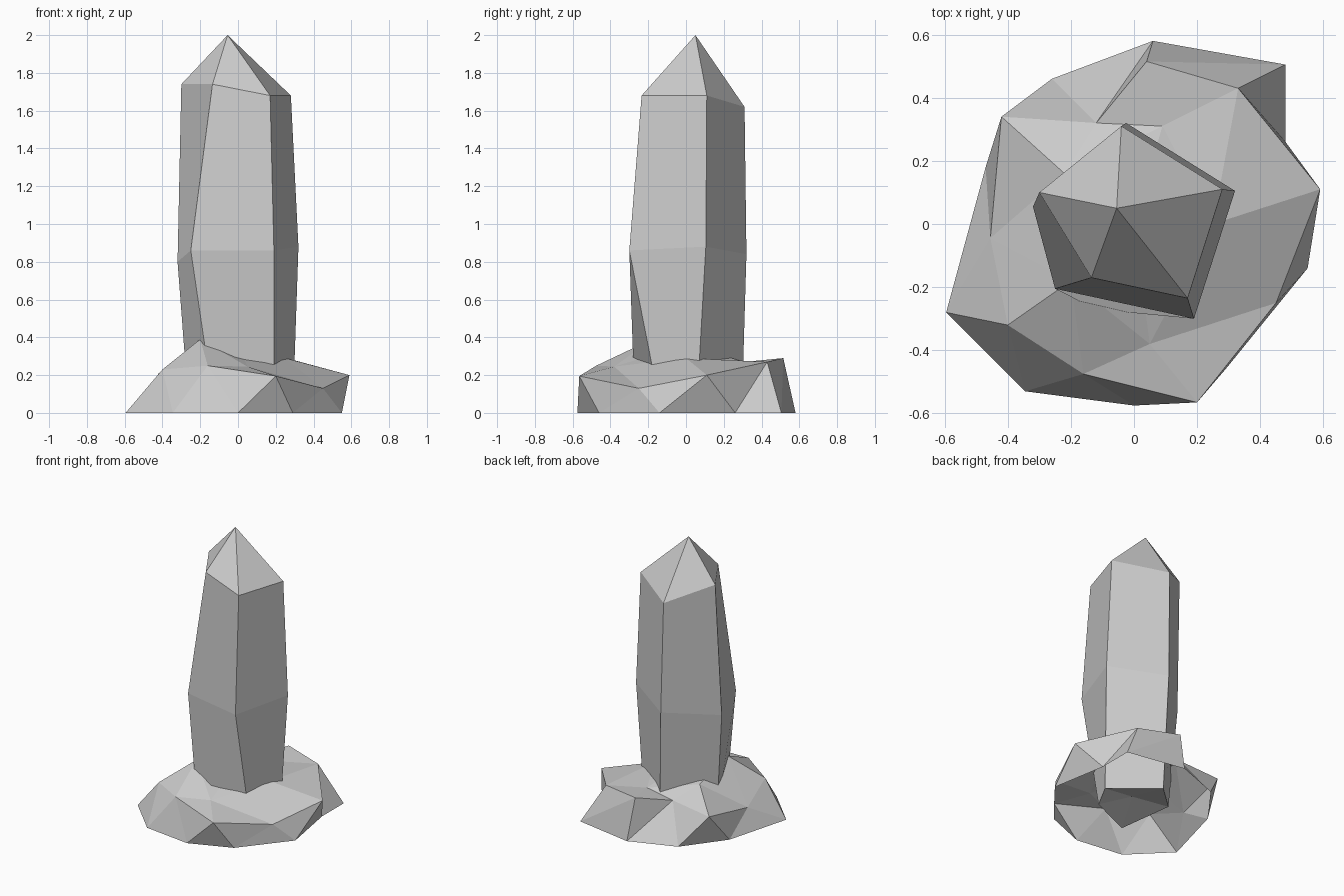
import bpy, bmesh

if "Cube" in bpy.data.objects:
    bpy.data.objects.remove(bpy.data.objects["Cube"])


def finish(name, bm):
    bmesh.ops.recalc_face_normals(bm, faces=bm.faces[:])
    mesh = bpy.data.meshes.new(name)
    bm.to_mesh(mesh)
    bm.free()
    bpy.context.collection.objects.link(bpy.data.objects.new(name, mesh))


def ring(bm, points):
    return [bm.verts.new(p) for p in points]


def fan(bm, loop, tip):
    top = bm.verts.new(tip)
    for i, v in enumerate(loop):
        bm.faces.new((v, loop[(i + 1) % len(loop)], top))


# Crystal: three irregular five-sided rings, a point on top, a closed underside
bm = bmesh.new()
rings = [ring(bm, pts) for pts in (
    [(-.265, .03, .08), (-.123, -.27, 0), (.19, -.13, 0), (.29, .055, 0), (0, .295, 0)],
    [(-.32, .055, .80), (-.25, -.205, .86), (.19, -.30, .86), (.32, .105, .88), (-.025, .32, .84)],
    [(-.30, .10, 1.74), (-.135, -.17, 1.74), (.17, -.235, 1.68), (.28, .11, 1.68), (-.04, .31, 1.62)],
)]
for low, high in zip(rings, rings[1:]):
    for i in range(5):
        j = (i + 1) % 5
        bm.faces.new((low[i], low[j], high[j], high[i]))
fan(bm, rings[2], (-.055, .05, 2))
fan(bm, rings[0], (0, -.02, .08))
finish("crystal", bm)

# Rock base: open rough dome, with the triangle layout of half an icosphere
bm = bmesh.new()
foot = ring(bm, [(x, y, 0) for x, y in (
    (0, -.575), (.29, -.46), (.55, -.14), (.48, .26), (.48, .505),
    (.06, .58), (-.26, .46), (-.47, .18), (-.595, -.28), (-.345, -.53))])
shoulder = ring(bm, [
    (.20, -.565, .195), (.45, -.25, .13), (.59, .11, .20), (.33, .43, .27), (.04, .515, .29),
    (-.12, .32, .24), (-.42, .34, .21), (-.455, -.045, .14), (-.40, -.32, .23), (-.16, -.475, .25)])
crown = ring(bm, [
    (.05, -.38, .245), (.25, 0, .29), (.09, .31, .27), (-.22, .16, .32), (-.20, -.18, .39)])
for i in range(10):
    j = (i + 1) % 10
    bm.faces.new((foot[i], foot[j], shoulder[i]))
    bm.faces.new((foot[j], shoulder[j], shoulder[i]))
for i in range(5):
    before, middle, after = (shoulder[(2 * i + k) % 10] for k in (-1, 0, 1))
    bm.faces.new((before, middle, crown[i]))
    bm.faces.new((middle, after, crown[i]))
    bm.faces.new((after, crown[(i + 1) % 5], crown[i]))
fan(bm, crown, (0, 0, .36))
finish("rock_base", bm)
